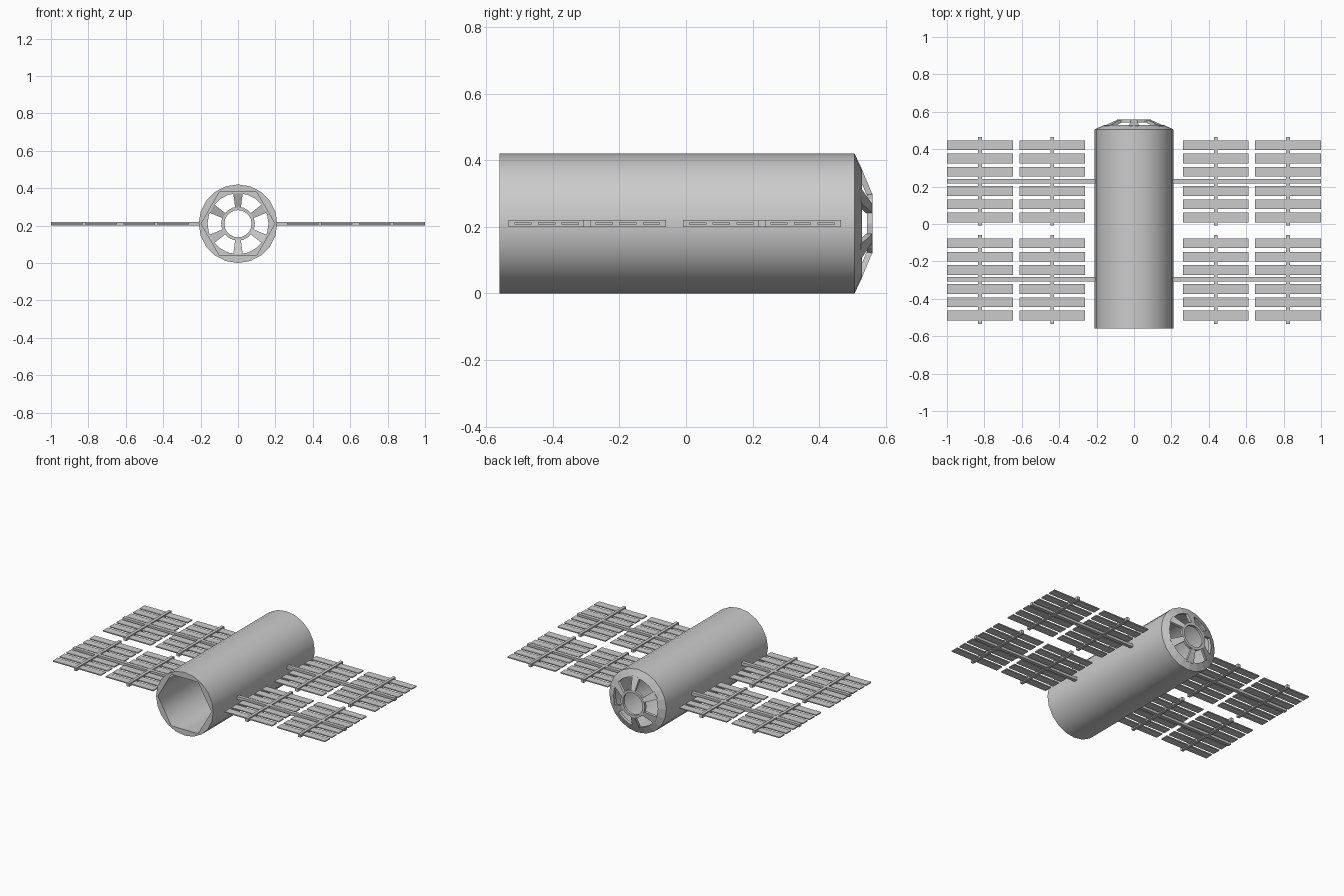
import bpy, bmesh
from math import sin, cos, pi, radians

if "Cube" in bpy.data.objects:
    bpy.data.objects.remove(bpy.data.objects["Cube"])

ZC = 0.21      # height of the hull axis
R = 0.21       # hull radius


def mesh_object(name, bm):
    bmesh.ops.recalc_face_normals(bm, faces=bm.faces)
    me = bpy.data.meshes.new(name)
    bm.to_mesh(me)
    bm.free()
    ob = bpy.data.objects.new(name, me)
    bpy.context.collection.objects.link(ob)
    return ob


def ring(name, profile, n):
    """Revolve a closed (radius, y) profile about the hull axis."""
    bm = bmesh.new()
    loops = [[bm.verts.new((r * cos(2 * pi * i / n), y, ZC + r * sin(2 * pi * i / n)))
              for r, y in profile] for i in range(n)]
    m = len(profile)
    for i in range(n):
        a, b = loops[i], loops[(i + 1) % n]
        for j in range(m):
            k = (j + 1) % m
            bm.faces.new((a[j], a[k], b[k], b[j]))
    return mesh_object(name, bm)


def add_box(bm, x0, x1, y0, y1, h):
    box = bmesh.ops.create_cube(bm, size=1)["verts"]
    bmesh.ops.scale(bm, vec=(abs(x1 - x0), y1 - y0, h), verts=box)
    bmesh.ops.translate(bm, vec=((x0 + x1) / 2, (y0 + y1) / 2, ZC), verts=box)


# Hull: 20-sided tube with a hexagonal bore, as a filled extruded outline
cu = bpy.data.curves.new("hull", "CURVE")
cu.dimensions = "2D"
cu.fill_mode = "BOTH"
cu.extrude = (0.506 + 0.56) / 2
for r, n in ((R, 20), (0.197, 6)):
    sp = cu.splines.new("POLY")
    sp.points.add(n - 1)
    for i, p in enumerate(sp.points):
        p.co = (r * cos(2 * pi * i / n), r * sin(2 * pi * i / n), 0, 1)
    sp.use_cyclic_u = True
hull = bpy.data.objects.new("hull", cu)
bpy.context.collection.objects.link(hull)
hull.location = (0, (0.506 - 0.56) / 2, ZC)
hull.rotation_euler = (radians(90), 0, 0)
bpy.context.view_layer.objects.active = hull
hull.select_set(True)
bpy.ops.object.convert(target="MESH")

# Window dome: sloping rim and small hub ring
ring("window_rim", [(R, 0.506), (0.163, 0.528), (0.163, 0.506)], 20)
ring("window_hub", [(0.090, 0.56), (0.090, 0.543), (0.073, 0.543), (0.073, 0.56)], 20)

# Six tapered struts between the windows
bm = bmesh.new()
for k in range(6):
    a = radians(30 + 60 * k)
    ends = []
    for r, y, w in ((0.168, 0.526, 0.026), (0.086, 0.56, 0.015)):
        ends.append([bm.verts.new((r * cos(a) - s * w * sin(a), y - d,
                                   ZC + r * sin(a) + s * w * cos(a)))
                     for s, d in ((-1, 0), (1, 0), (1, 0.018), (-1, 0.018))])
    p, q = ends
    bm.faces.new(p)
    bm.faces.new(q)
    for j in range(4):
        bm.faces.new((p[j], p[(j + 1) % 4], q[(j + 1) % 4], q[j]))
mesh_object("window_struts", bm)

# Solar wings: boom, two masts and twelve slats each
for side, sname in ((-1, "left"), (1, "right")):
    for yc, yname in ((-0.2965, "front"), (0.228, "rear")):
        bm = bmesh.new()
        add_box(bm, side * 0.2, side * 1.0, yc - 0.012, yc + 0.012, 0.02)
        mesh_object(f"{yname}_{sname}_boom", bm)
        masts, slats = bmesh.new(), bmesh.new()
        for x0, x1 in ((0.262, 0.611), (0.647, 1.0)):
            xm = (x0 + x1) / 2
            add_box(masts, side * (xm - 0.01), side * (xm + 0.01), yc - 0.237, yc + 0.237, 0.021)
            for d in (0.051, 0.122, 0.193):
                for s in (-1, 1):
                    y = yc + s * d
                    add_box(slats, side * x0, side * x1, y - 0.026, y + 0.026, 0.007)
        mesh_object(f"{yname}_{sname}_masts", masts)
        mesh_object(f"{yname}_{sname}_slats", slats)
